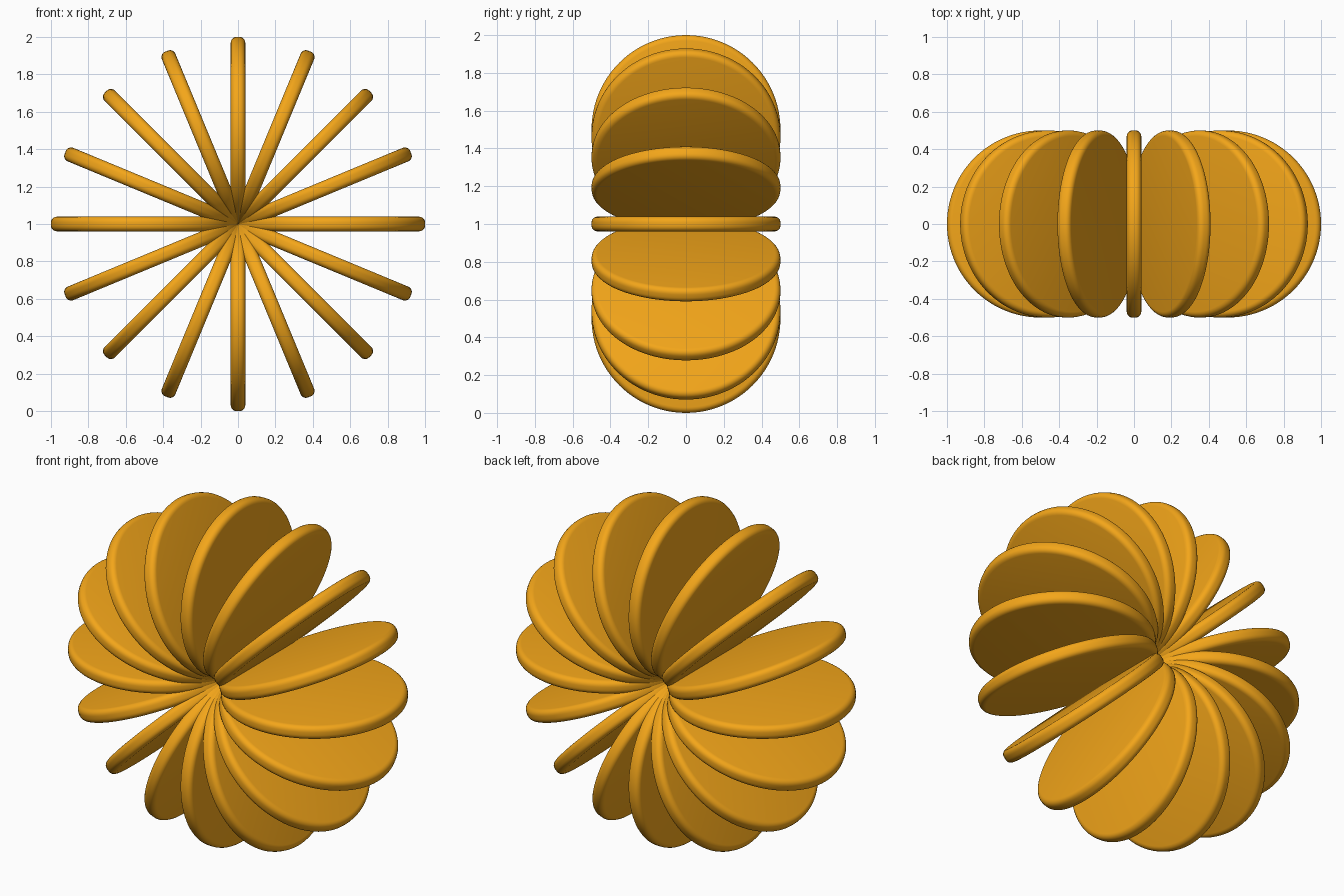
import bpy
import math
from mathutils import Matrix

if "Cube" in bpy.data.objects:
    bpy.data.objects.remove(bpy.data.objects["Cube"])

COUNT = 16
RADIUS = 0.5
THICKNESS = 0.078

gold = bpy.data.materials.new("gold")
gold.diffuse_color = (0.9, 0.38, 0.01, 1)
gold.use_nodes = True
gold.node_tree.nodes["Principled BSDF"].inputs["Base Color"].default_value = gold.diffuse_color

# One round petal with a softened rim, touching the hub axis at the origin
bpy.ops.mesh.primitive_cylinder_add(vertices=96, radius=RADIUS, depth=THICKNESS)
petal = bpy.context.object
petal.name = "petal_01"
petal.data.materials.append(gold)
bevel = petal.modifiers.new("rounded_rim", 'BEVEL')
bevel.width = 0.03
bevel.segments = 5
bevel.limit_method = 'ANGLE'
bevel.angle_limit = math.radians(40)
bpy.ops.object.modifier_apply(modifier=bevel.name)
bpy.ops.object.shade_smooth_by_angle(angle=math.radians(35))
petal.data.transform(Matrix.Translation((RADIUS, 0, 0)))

# Fan the petals evenly around the y axis
for i in range(COUNT):
    if i == 0:
        part = petal
    else:
        part = petal.copy()
        part.name = f"petal_{i + 1:02d}"
        bpy.context.collection.objects.link(part)
    part.location = (0, 0, 1)
    part.rotation_euler = (0, i * 2 * math.pi / COUNT, 0)
